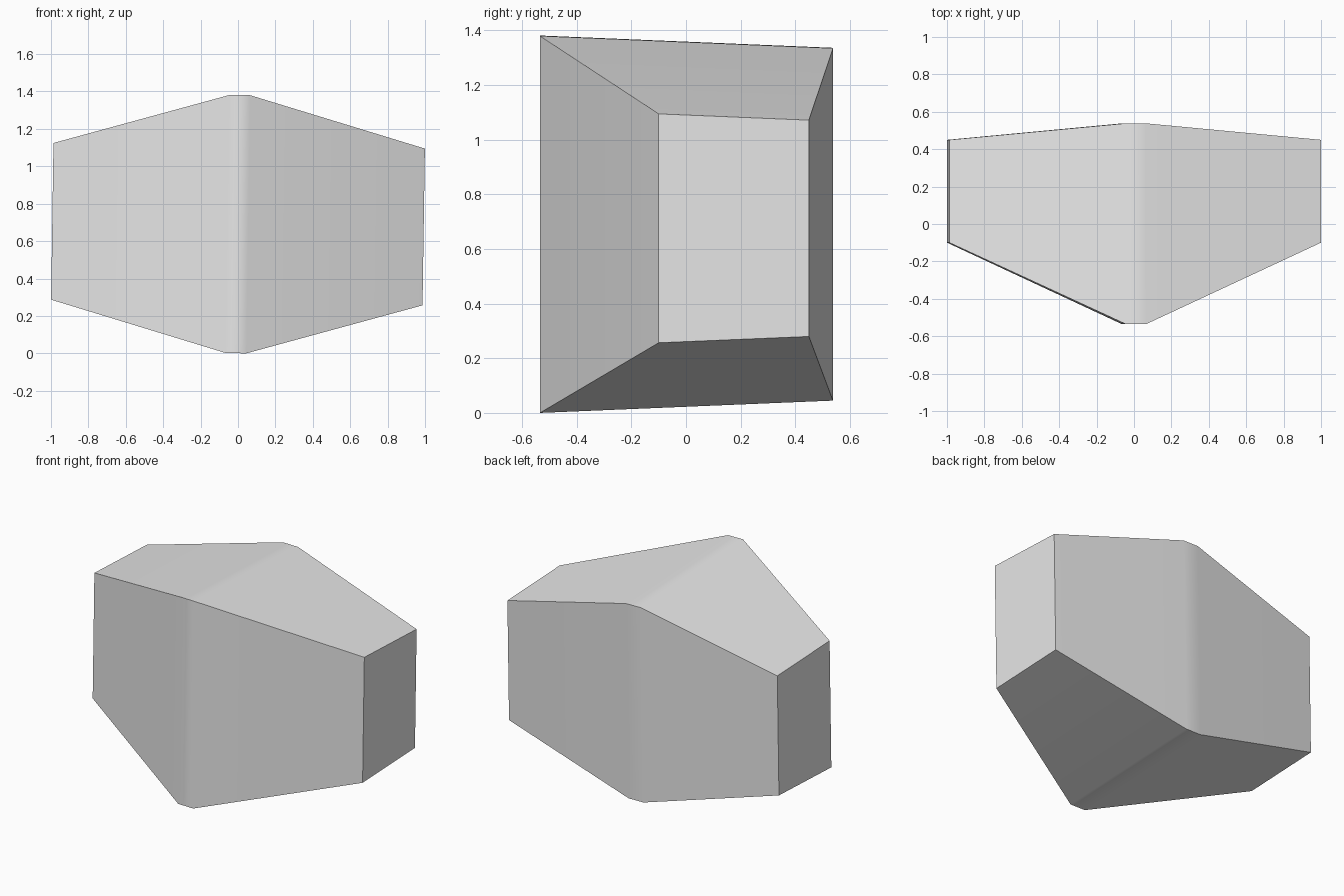
import bpy
import bmesh
from math import radians
from mathutils import Matrix

if "Cube" in bpy.data.objects:
    bpy.data.objects.remove(bpy.data.objects["Cube"])

grey = bpy.data.materials.new("plain grey")
grey.use_nodes = True
grey.diffuse_color = (0.8, 0.8, 0.8, 1)
grey.node_tree.nodes["Principled BSDF"].inputs["Base Color"].default_value = (0.8, 0.8, 0.8, 1)


def cross_section(bm, x, front, back):
    """Upright trapezium at x; front and back are (y, half height)."""
    corners = [(front, -1), (back, -1), (back, 1), (front, 1)]
    return [bm.verts.new((x, y, side * half)) for (y, half), side in corners]


# Tapered block: small ends, large middle with a narrow flat ridge
END = ((-0.1, 0.419), (0.45, 0.396))
MIDDLE = ((-0.535, 0.69), (0.538, 0.645))
bm = bmesh.new()
rings = [cross_section(bm, x, *shape) for x, shape in
         ((-0.993, END), (-0.055, MIDDLE), (0.055, MIDDLE), (0.993, END))]
for a, b in zip(rings, rings[1:]):
    for i in range(4):
        j = (i + 1) % 4
        bm.faces.new((a[i], a[j], b[j], b[i]))
bm.faces.new(rings[0])
bm.faces.new(rings[-1])
bmesh.ops.recalc_face_normals(bm, faces=bm.faces)

# Slight sideways tilt, then rest on the ground
bmesh.ops.transform(bm, matrix=Matrix.Rotation(radians(0.87), 4, "Y"), verts=bm.verts)
low = min(v.co.z for v in bm.verts)
bmesh.ops.translate(bm, vec=(0, 0, -low), verts=bm.verts)

mesh = bpy.data.meshes.new("tapered_block")
bm.to_mesh(mesh)
bm.free()
mesh.materials.append(grey)
block = bpy.data.objects.new("tapered_block", mesh)
bpy.context.collection.objects.link(block)

# Soft ridge, sharp outer edges
bpy.ops.object.select_all(action="DESELECT")
block.select_set(True)
bpy.context.view_layer.objects.active = block
bpy.ops.object.shade_smooth_by_angle(angle=radians(30))
weighted = block.modifiers.new("even shading", "WEIGHTED_NORMAL")
weighted.keep_sharp = True
